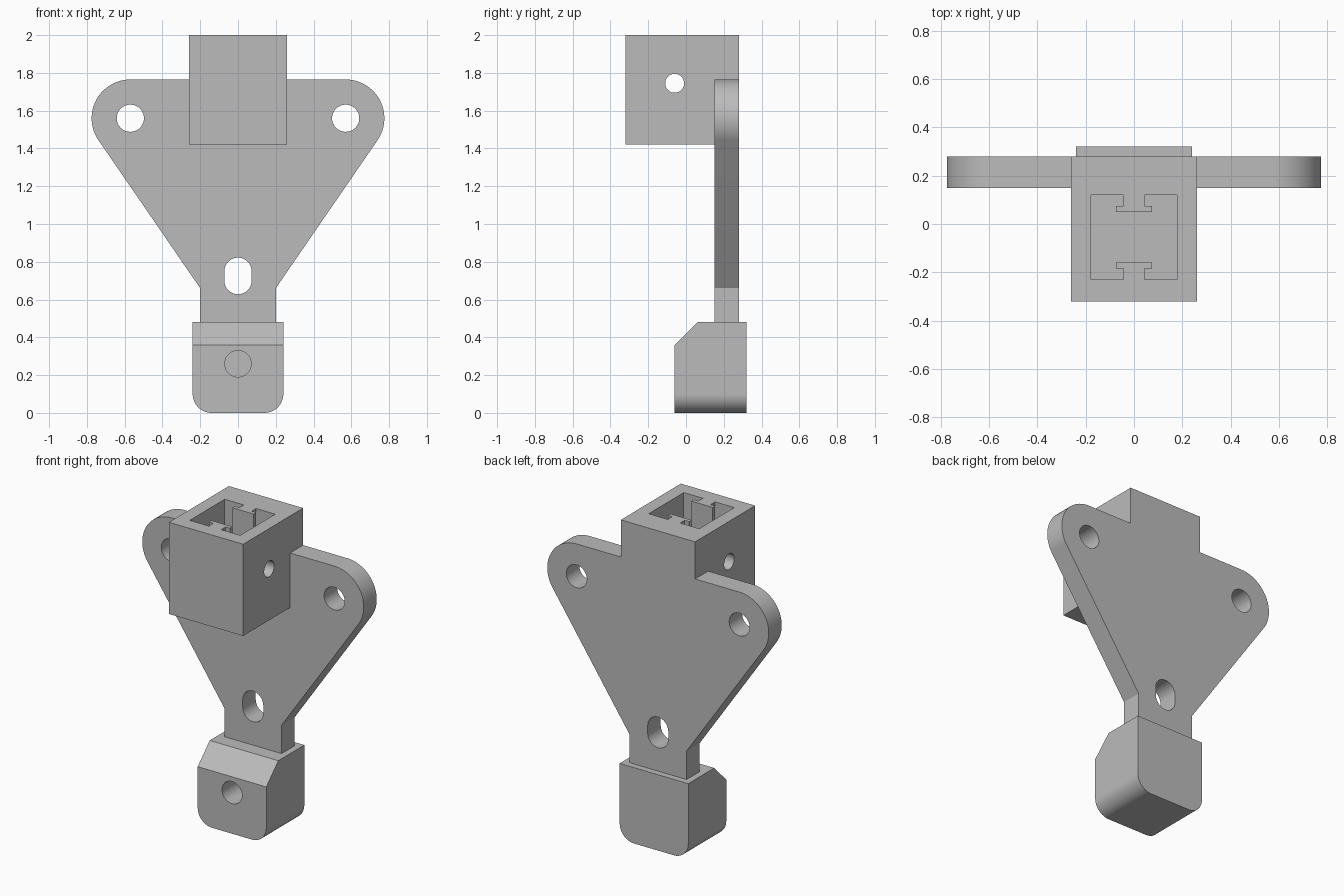
import bpy, bmesh
from math import sin, cos, pi, radians
from mathutils import Vector

if "Cube" in bpy.data.objects:
    bpy.data.objects.remove(bpy.data.objects["Cube"], do_unlink=True)

grey = bpy.data.materials.new("light grey")
grey.use_nodes = True
color = (0.5, 0.5, 0.5, 1)
grey.diffuse_color = color
grey.node_tree.nodes["Principled BSDF"].inputs["Base Color"].default_value = color


def arc(cx, cy, r, start, end, n=16):
    """Points of an arc, angles in degrees."""
    angles = [radians(start + (end - start) * i / n) for i in range(n + 1)]
    return [(cx + r * cos(a), cy + r * sin(a)) for a in angles]


def circle(cx, cy, r, n=40):
    return arc(cx, cy, r, 0, 360, n)[:-1]


def mirrored(half):
    """Close a right-hand outline with its mirror image across the first axis."""
    return half + [(-x, y) for x, y in reversed(half)]


def prism(name, outline, axis, low, high):
    """Extrude a 2D outline along an axis between two levels."""
    place = {"x": lambda u, v, w: (w, u, v),
             "y": lambda u, v, w: (u, w, v),
             "z": lambda u, v, w: (u, v, w)}[axis]
    bm = bmesh.new()
    base = bm.faces.new([bm.verts.new(place(u, v, low)) for u, v in outline])
    new = bmesh.ops.extrude_face_region(bm, geom=[base])["geom"]
    verts = [g for g in new if isinstance(g, bmesh.types.BMVert)]
    bmesh.ops.translate(bm, verts=verts, vec=Vector(place(0, 0, high - low)))
    bmesh.ops.recalc_face_normals(bm, faces=bm.faces)
    mesh = bpy.data.meshes.new(name)
    bm.to_mesh(mesh)
    bm.free()
    mesh.materials.append(grey)
    obj = bpy.data.objects.new(name, mesh)
    bpy.context.collection.objects.link(obj)
    return obj


def combine(target, other, operation):
    """Apply an exact boolean and discard the second body."""
    mod = target.modifiers.new("boolean", "BOOLEAN")
    mod.object, mod.operation, mod.solver = other, operation, "EXACT"
    bpy.context.view_layer.objects.active = target
    bpy.ops.object.modifier_apply(modifier=mod.name)
    bpy.data.objects.remove(other, do_unlink=True)


def rectangle(x0, x1, y0, y1):
    return [(x0, y0), (x1, y0), (x1, y1), (x0, y1)]


# Mounting plate with two rounded ears and a narrow neck
ear_x, ear_z = 0.57, 1.56
plate = mirrored([(0.2, 0.42), (0.2, 0.66)] + arc(ear_x, ear_z, 0.205, -34.2, 90, 24))
bracket = prism("bracket", plate, "y", 0.15, 0.28)

# Socket block
block = prism("socket_block", rectangle(-0.26, 0.26, -0.32, 0.28), "z", 1.42, 2.0)
combine(bracket, block, "UNION")

# Foot block: rounded lower corners, chamfered front top edge
foot_outline = mirrored(arc(0.14, 0.1, 0.1, -90, 0) + [(0.24, 0.48)])
foot = prism("foot", foot_outline, "y", -0.06, 0.32)
chamfer = prism("chamfer_cutter", [(-0.08, 0.34), (0.08, 0.5), (-0.08, 0.5)], "x", -0.4, 0.4)
combine(foot, chamfer, "DIFFERENCE")
combine(bracket, foot, "UNION")

# Socket pocket, leaving a T-shaped rib on its front and back walls
pocket = mirrored([(0.075, -0.16), (0.075, -0.185), (0.043, -0.185), (0.043, -0.23),
                   (0.177, -0.23), (0.177, 0.12), (0.043, 0.12), (0.043, 0.075),
                   (0.075, 0.075), (0.075, 0.05)])
combine(bracket, prism("pocket_cutter", pocket, "z", 1.5, 2.1), "DIFFERENCE")

# Ear holes, neck slot, foot hole and cross hole through the socket
slot = arc(0, 0.75, 0.072, 0, 180) + arc(0, 0.7, 0.072, 180, 360)
cutters = [("ear_hole", circle(side * ear_x, ear_z, 0.072), "y", 0, 0.5) for side in (-1, 1)]
cutters += [("neck_slot", slot, "y", 0, 0.5),
            ("foot_hole", circle(0, 0.26, 0.07), "y", -0.2, 0.2),
            ("cross_hole", circle(-0.06, 1.745, 0.05), "x", -0.5, 0.5)]
for cutter in cutters:
    combine(bracket, prism(*cutter), "DIFFERENCE")

# Smooth the curved walls, keep the edges sharp
bpy.ops.object.select_all(action="DESELECT")
bracket.select_set(True)
bpy.context.view_layer.objects.active = bracket
bpy.ops.object.shade_smooth_by_angle(angle=radians(25))
